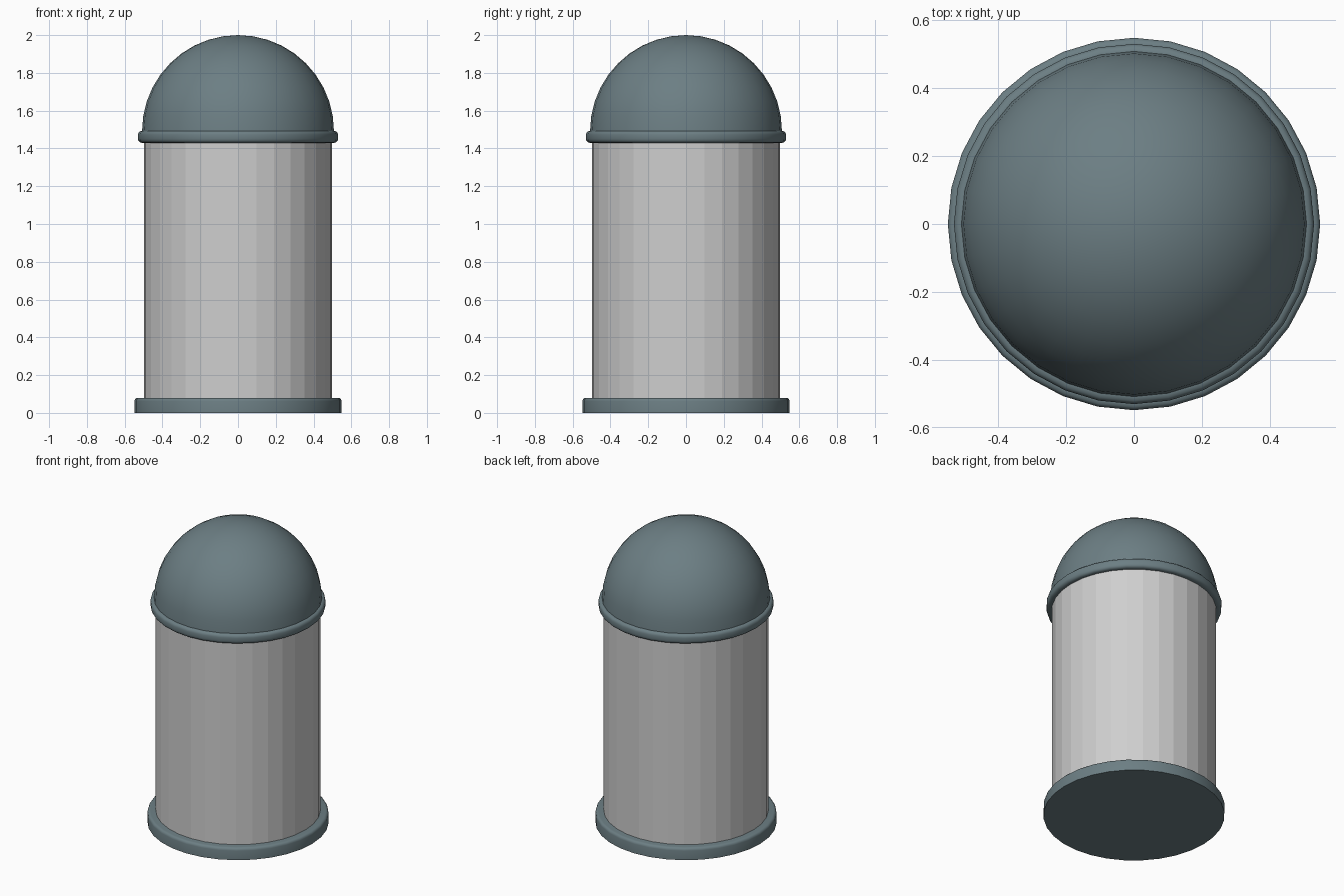
import bpy, bmesh, math

if "Cube" in bpy.data.objects:
    bpy.data.objects.remove(bpy.data.objects["Cube"])

SIDES = 32


def material(name, rgb):
    m = bpy.data.materials.new(name)
    m.diffuse_color = (*rgb, 1)
    m.use_nodes = True
    m.node_tree.nodes["Principled BSDF"].inputs["Base Color"].default_value = m.diffuse_color
    return m


slate = material("slate_teal", (0.15, 0.21, 0.23))
grey = material("light_grey", (0.62, 0.62, 0.62))


def lathe(name, profile, mat, smooth=None):
    """Spin a (radius, z) profile, listed bottom to top, around the z axis."""
    bm = bmesh.new()
    rings = []
    for r, z in profile:
        if r == 0:
            rings.append([bm.verts.new((0, 0, z))] * SIDES)
            continue
        rings.append([bm.verts.new((r * math.cos(2 * math.pi * i / SIDES),
                                    r * math.sin(2 * math.pi * i / SIDES), z))
                      for i in range(SIDES)])
    for low, high in zip(rings, rings[1:]):
        for i in range(SIDES):
            j = (i + 1) % SIDES
            quad = [low[i], low[j], high[j], high[i]]
            bm.faces.new(list(dict.fromkeys(quad)))
    # Flat caps on open ends
    if profile[0][0]:
        bm.faces.new(rings[0][::-1])
    if profile[-1][0]:
        bm.faces.new(rings[-1])
    mesh = bpy.data.meshes.new(name)
    bm.to_mesh(mesh)
    bm.free()
    mesh.materials.append(mat)
    obj = bpy.data.objects.new(name, mesh)
    bpy.context.collection.objects.link(obj)
    if smooth:
        bpy.ops.object.select_all(action='DESELECT')
        obj.select_set(True)
        bpy.context.view_layer.objects.active = obj
        bpy.ops.object.shade_smooth_by_angle(angle=math.radians(smooth))
    return obj


def corner(r, z, radius, sign, steps=3):
    """Rounded outer edge; sign +1 is a top corner, -1 a bottom corner."""
    pts = [(r - radius + radius * math.cos(a), z + sign * radius * (math.sin(a) - 1))
           for a in (math.pi / 2 * k / steps for k in range(steps + 1))]
    return pts if sign > 0 else pts[::-1]


# Base plate with a rounded upper edge
lathe("base_plate", [(0.548, 0)] + corner(0.548, 0.08, 0.018, 1), slate, 40)

# Faceted cylindrical body
lathe("body", [(0.498, 0.08), (0.498, 1.44)], grey)

# Collar with both edges rounded
lathe("collar", corner(0.53, 1.43, 0.02, -1) + corner(0.53, 1.493, 0.02, 1), slate, 40)

# Hemispherical dome
R, N = 0.508, 10
dome = [(R * math.cos(math.pi / 2 * k / N), 1.492 + R * math.sin(math.pi / 2 * k / N))
        for k in range(N)] + [(0, 2.0)]
lathe("dome", dome, slate, 40)
